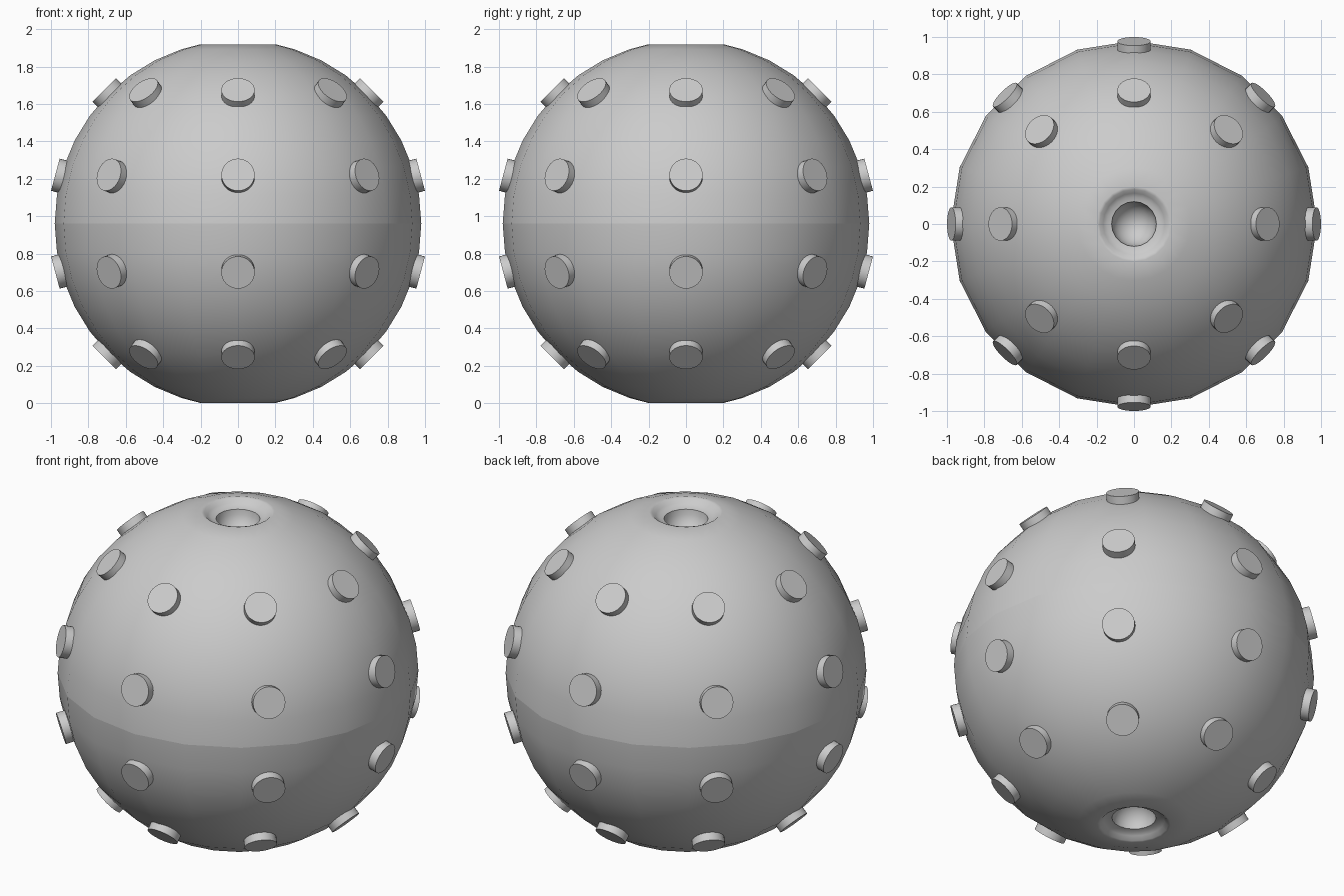
import bpy, bmesh
from math import sin, cos, pi, radians
from mathutils import Vector

if "Cube" in bpy.data.objects:
    bpy.data.objects.remove(bpy.data.objects["Cube"])

R, CZ, SIDES = 0.98, 0.96, 20


def finish(bm, name, angle):
    mesh = bpy.data.meshes.new(name)
    bm.to_mesh(mesh)
    bm.free()
    ob = bpy.data.objects.new(name, mesh)
    bpy.context.collection.objects.link(ob)
    bpy.ops.object.select_all(action='DESELECT')
    ob.select_set(True)
    bpy.context.view_layer.objects.active = ob
    bpy.ops.object.shade_smooth_by_angle(angle=radians(angle))
    return ob


# Half shell profile (radius, height above equator): dome, countersunk rim, bowl
profile = [(R * cos(radians(a)), R * sin(radians(a))) for a in range(0, 73, 9)]
profile += [(0.20, 0.959), (0.185, 0.955), (0.165, 0.935), (0.145, 0.923), (0.12, 0.918)]
profile += [(0.12 * cos(radians(a)), 0.918 - 0.12 * sin(radians(a))) for a in range(15, 90, 15)]
pole = 0.918 - 0.12


def half_shell(name, sign):
    bm = bmesh.new()
    rings = [[bm.verts.new((r * cos(2 * pi * i / SIDES), r * sin(2 * pi * i / SIDES), CZ + sign * z))
              for i in range(SIDES)] for r, z in profile]
    tip = bm.verts.new((0, 0, CZ + sign * pole))
    for i in range(SIDES):
        j = (i + 1) % SIDES
        for lo, hi in zip(rings, rings[1:]):
            f = [lo[i], lo[j], hi[j], hi[i]]
            bm.faces.new(f if sign > 0 else f[::-1])
        f = [rings[-1][i], rings[-1][j], tip]
        bm.faces.new(f if sign > 0 else f[::-1])
    finish(bm, name, 45)


half_shell("upper_shell", 1)
half_shell("lower_shell", -1)


# Round studs: four rows of eight, each pointing outward
def stud(name, lat, lon):
    d = Vector((cos(lat) * cos(lon), cos(lat) * sin(lon), sin(lat)))
    bm = bmesh.new()
    bmesh.ops.create_cone(bm, cap_ends=True, segments=32, radius1=0.089, radius2=0.089, depth=0.09)
    ob = finish(bm, name, 30)
    ob.rotation_euler = d.to_track_quat('Z', 'Y').to_euler()
    ob.location = d * 0.966 + Vector((0, 0, CZ))


for row, lat in enumerate((-45, -15, 15, 45)):
    for k in range(8):
        stud(f"stud_{row}_{k}", radians(lat), k * pi / 4)
